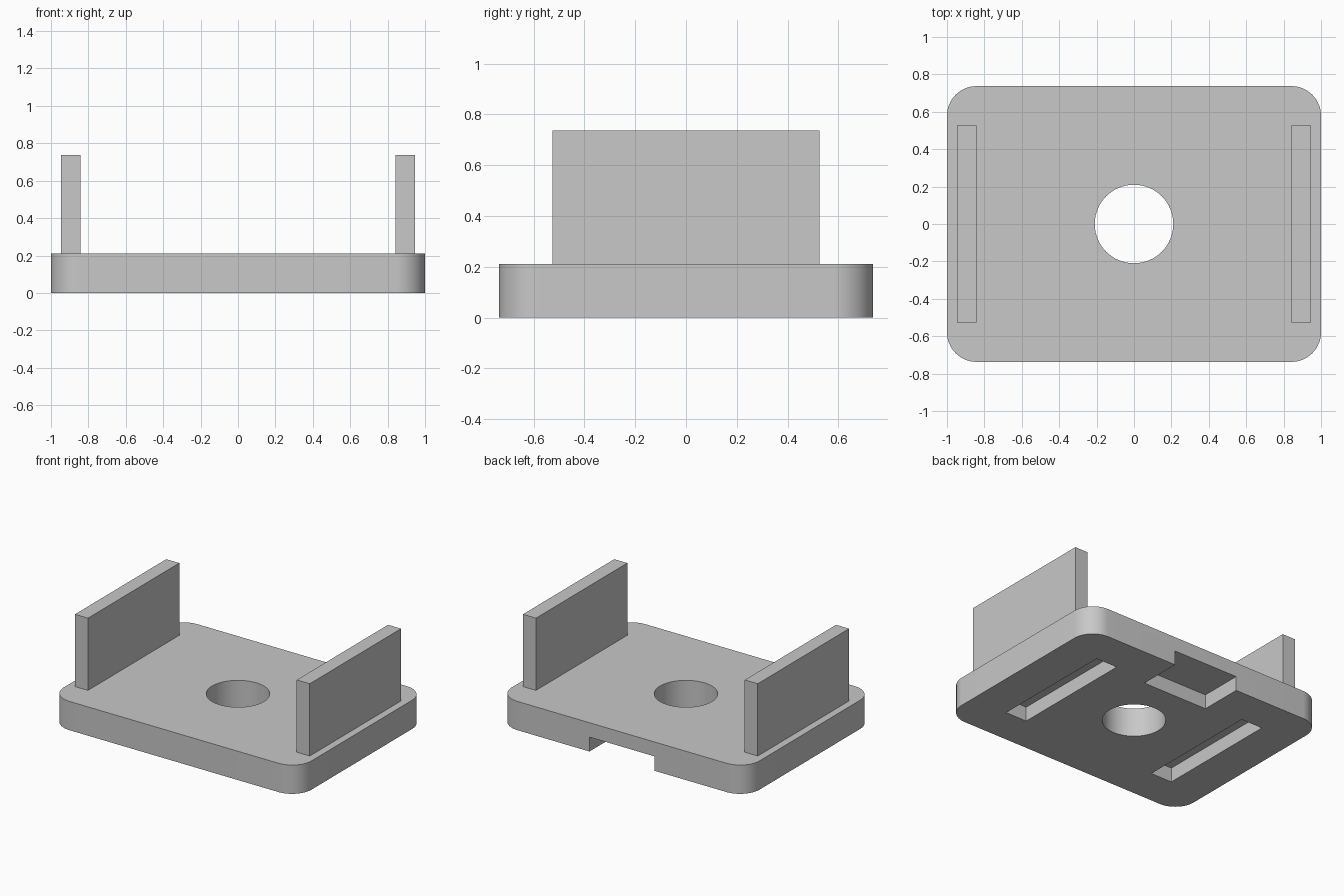
import bpy
import bmesh
from math import radians

cube = bpy.data.objects.get("Cube")
if cube:
    bpy.data.objects.remove(cube, do_unlink=True)

HALF_Y = 0.737
THICK = 0.21
RECESS = 0.105

grey = bpy.data.materials.new("plain grey")
grey.use_nodes = True
colour = (0.58, 0.58, 0.58, 1)
grey.diffuse_color = colour
grey.node_tree.nodes["Principled BSDF"].inputs["Base Color"].default_value = colour


def add_box(name, x, y, z, corner=0.0):
    """Box spanning the given ranges, with optional rounded upright edges."""
    bm = bmesh.new()
    bmesh.ops.create_cube(bm, size=1)
    for v in bm.verts:
        v.co = [r[0] if c < 0 else r[1] for c, r in zip(v.co, (x, y, z))]
    if corner:
        upright = [e for e in bm.edges
                   if abs(e.verts[0].co.z - e.verts[1].co.z) > 0.01]
        bmesh.ops.bevel(bm, geom=upright, offset=corner, segments=16,
                        profile=0.5, affect='EDGES')
    mesh = bpy.data.meshes.new(name)
    bm.to_mesh(mesh)
    bm.free()
    mesh.materials.append(grey)
    obj = bpy.data.objects.new(name, mesh)
    bpy.context.collection.objects.link(obj)
    return obj


def activate(obj):
    bpy.ops.object.select_all(action='DESELECT')
    obj.select_set(True)
    bpy.context.view_layer.objects.active = obj


def cut(target, cutter):
    """Subtract the cutter from the target and discard it."""
    cutter.hide_render = True
    mod = target.modifiers.new("cut", 'BOOLEAN')
    mod.operation = 'DIFFERENCE'
    mod.solver = 'EXACT'
    mod.object = cutter
    activate(target)
    bpy.ops.object.modifier_apply(modifier=mod.name)
    bpy.data.objects.remove(cutter, do_unlink=True)


# Rounded base plate
plate = add_box("base_plate", (-1, 1), (-HALF_Y, HALF_Y), (0, THICK), corner=0.158)

# Round hole through the middle
bpy.ops.mesh.primitive_cylinder_add(vertices=64, radius=0.21, depth=1)
hole = bpy.context.object
hole.name = "hole_cutter"
hole.data.materials.append(grey)
cut(plate, hole)

# Notch under the back edge
cut(plate, add_box("notch_cutter", (-0.263, 0.263), (0.421, 1), (-0.1, RECESS)))

# Slots underneath and upright walls on top, one pair per side
for side, sign in (("left", 1), ("right", -1)):
    slot_x = sorted((sign * 0.54, sign * 0.712))
    cut(plate, add_box("slot_cutter", slot_x, (-0.465, 0.465), (-0.1, RECESS)))
    wall_x = sorted((sign * 0.842, sign * 0.947))
    add_box(side + "_wall", wall_x, (-0.526, 0.526), (THICK, 0.737))

activate(plate)
bpy.ops.object.shade_smooth_by_angle(angle=radians(30))
